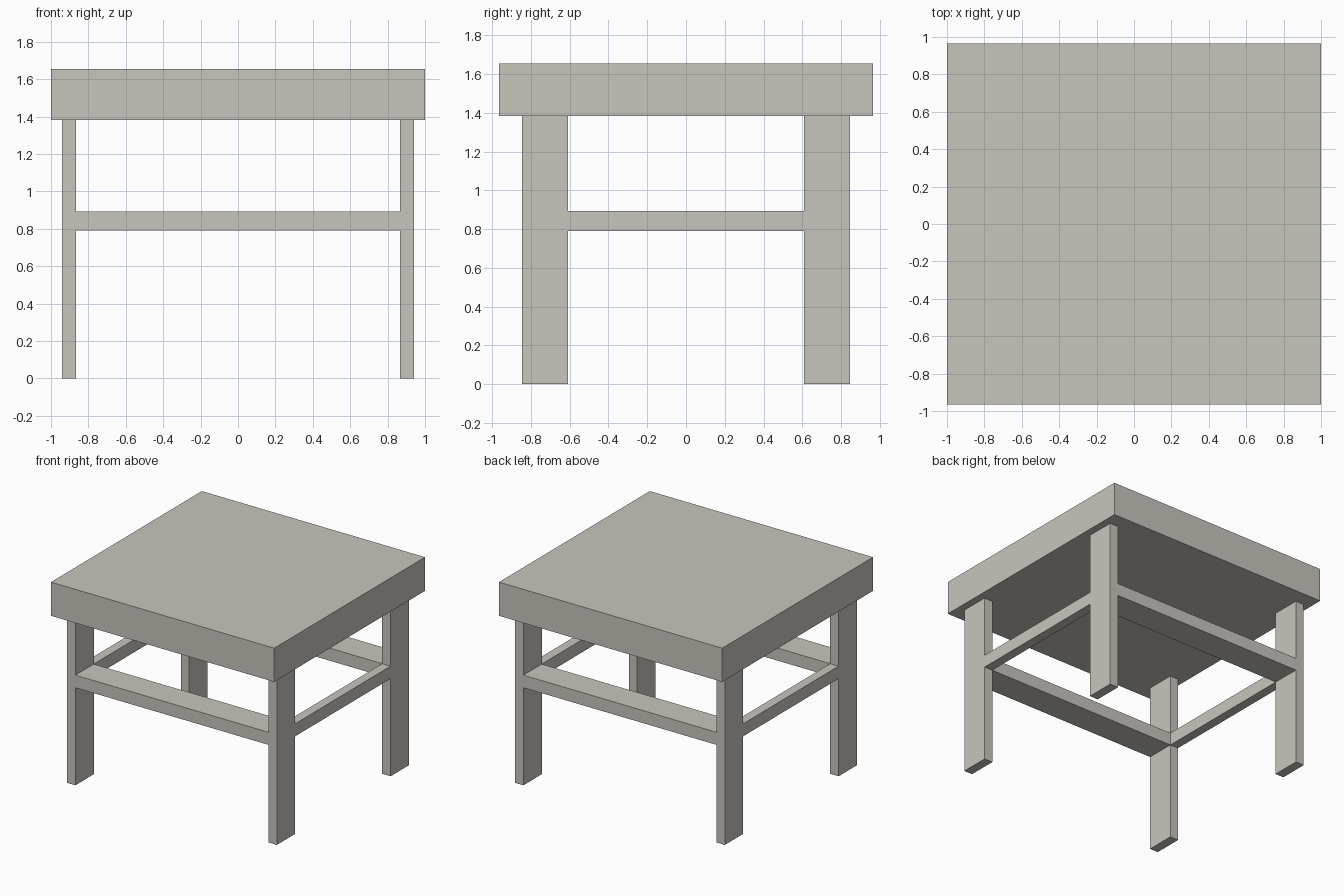
import bpy

if "Cube" in bpy.data.objects:
    bpy.data.objects.remove(bpy.data.objects["Cube"])

wood = bpy.data.materials.new("warm_grey")
wood.diffuse_color = (0.584, 0.552, 0.503, 1.0)
wood.use_nodes = True
wood.node_tree.nodes["Principled BSDF"].inputs["Base Color"].default_value = wood.diffuse_color


def box(name, x, y, z):
    """Axis-aligned box from (min, max) ranges."""
    ranges = (x, y, z)
    bpy.ops.mesh.primitive_cube_add(size=1, location=[(a + b) / 2 for a, b in ranges])
    obj = bpy.context.object
    obj.name = name
    obj.scale = [b - a for a, b in ranges]
    bpy.ops.object.transform_apply(location=False, rotation=False, scale=True)
    obj.data.materials.append(wood)
    return obj


def side(sign, inner, outer):
    return tuple(sorted((sign * inner, sign * outer)))


LEG_X = (0.865, 0.94)    # inner and outer leg faces
LEG_Y = (0.61, 0.845)
TOP_Z = (1.382, 1.655)
RAIL_Z = (0.79, 0.892)

# Thick top slab
box("top", (-1, 1), (-0.965, 0.965), TOP_Z)

# Four flat board legs
for sy, depth in ((-1, "front"), (1, "back")):
    for sx, hand in ((-1, "left"), (1, "right")):
        box(f"{depth}_{hand}_leg", side(sx, *LEG_X), side(sy, *LEG_Y), (0, TOP_Z[0]))

# Front and back rails, as deep as the legs
for sy, depth in ((-1, "front"), (1, "back")):
    box(f"{depth}_rail", (-LEG_X[0], LEG_X[0]), side(sy, *LEG_Y), RAIL_Z)

# Side rails, as thin as the legs
for sx, hand in ((-1, "left"), (1, "right")):
    box(f"{hand}_rail", side(sx, *LEG_X), (-LEG_Y[0], LEG_Y[0]), RAIL_Z)
